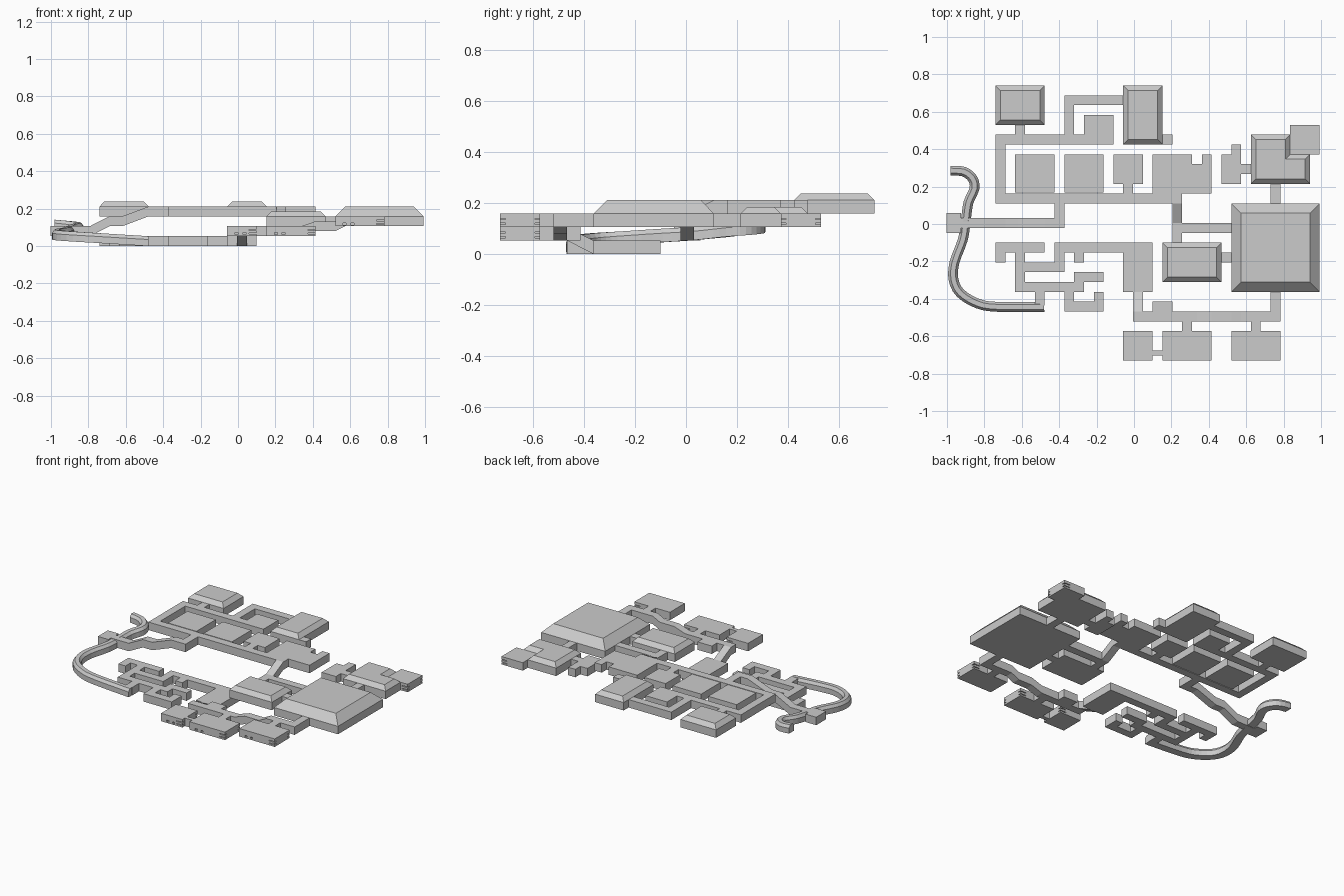
import bpy, bmesh
from mathutils import Vector

cube = bpy.data.objects.get("Cube")
if cube:
    bpy.data.objects.remove(cube, do_unlink=True)

# The whole plan sits on a square grid: one cell is one corridor width
CELL = 0.0525
LEVEL = 0.053
X0, Y0 = -0.74, -0.73

stone = bpy.data.materials.new("plain_grey")
stone.use_nodes = True
stone.diffuse_color = (0.6, 0.6, 0.6, 1)
stone.node_tree.nodes["Principled BSDF"].inputs["Base Color"].default_value = (0.6, 0.6, 0.6, 1)


def world(i, j, level):
    return Vector((X0 + CELL * i, Y0 + CELL * j, LEVEL * level))


def finish(name, bm):
    bmesh.ops.recalc_face_normals(bm, faces=bm.faces[:])
    mesh = bpy.data.meshes.new(name)
    bm.to_mesh(mesh)
    bm.free()
    mesh.materials.append(stone)
    obj = bpy.data.objects.new(name, mesh)
    bpy.context.collection.objects.link(obj)
    return obj


def add_block(bm, outline, level, height=1.0):
    """Extrude a plan outline upward and return its top face."""
    base = bm.faces.new([bm.verts.new(world(i, j, level)) for i, j in outline])
    ext = bmesh.ops.extrude_face_region(bm, geom=[base], use_keep_orig=True)["geom"]
    bmesh.ops.translate(bm, vec=(0, 0, LEVEL * height),
                        verts=[v for v in ext if isinstance(v, bmesh.types.BMVert)])
    return [f for f in ext if isinstance(f, bmesh.types.BMFace)][0]


def rect(i0, j0, i1, j1):
    return [(i0, j0), (i1, j0), (i1, j1), (i0, j1)]


def block(name, outline, level, roof=0.0):
    """Flat block, or one with a sloped roof when roof (in cells) is given."""
    bm = bmesh.new()
    top = add_block(bm, outline, level)
    if roof:
        bmesh.ops.recalc_face_normals(bm, faces=bm.faces[:])
        bmesh.ops.inset_region(bm, faces=[top], thickness=roof * CELL, use_even_offset=True)
        bmesh.ops.translate(bm, verts=top.verts[:], vec=(0, 0, LEVEL * roof))
    return finish(name, bm)


def sweep(name, points, section):
    """Carry an upright section (side, up) along a path of world points."""
    bm = bmesh.new()
    rings = []
    for k, p in enumerate(points):
        t = points[min(k + 1, len(points) - 1)] - points[max(k - 1, 0)]
        side = Vector((-t.y, t.x, 0)).normalized()
        rings.append([bm.verts.new(p + side * s + Vector((0, 0, u))) for s, u in section])
    n = len(section)
    for a, b in zip(rings, rings[1:]):
        for k in range(n):
            bm.faces.new((a[k], a[(k + 1) % n], b[(k + 1) % n], b[k]))
    bm.faces.new(rings[0])
    bm.faces.new(rings[-1])
    return finish(name, bm)


# Flat rooms and corridors, listed by storey
lower_maze = [
    ("maze_west_hall", 0, 11, 5, 12), ("maze_west_end", 0, 10, 1, 11),
    ("maze_spine", 2, 7, 3, 11), ("maze_middle_hall", 3, 9, 7, 10),
    ("maze_north_hall", 6, 11, 13, 12), ("maze_middle_link", 6, 10, 7, 11),
    ("maze_north_stub", 8, 10, 9, 11), ("maze_south_hall", 3, 7, 9, 8),
    ("maze_east_arm", 8, 8, 11, 9), ("tunnel_link", 4, 5.6, 5, 7),
    ("maze_south_link", 7, 5, 8, 7), ("maze_south_arm", 8, 5, 11, 6),
    ("maze_south_end", 10, 6, 11, 7), ("maze_room", 13, 7, 16, 12),
]
front_wing = [
    ("front_stub", 16, 5, 18, 6), ("front_middle_link", 19, 3, 20, 4),
    ("front_west_link", 16, 0.5, 17, 1), ("west_gate", -5, 13, -3.5, 15),
]
east_wing = [
    ("hall_corridor", 19, 13, 24, 14), ("side_room_link", 23, 10, 24, 11),
    ("hall_north_link", 28, 16, 29, 18), ("hall_south_link", 28, 5, 29, 7),
    ("front_east_link", 26, 3, 27, 4), ("small_room_link", 25, 19, 26, 20),
    ("small_room", 23, 18, 25, 21), ("small_room_stub", 24, 21, 25, 22),
]
upper_wing = [
    ("northwest_link", 2, 23, 3, 24), ("north_corridor", 0, 22, 9, 23),
    ("loop_riser", 7, 23, 8, 27), ("loop_corridor", 8, 26, 13, 27),
    ("loop_room", 9, 22, 12, 25), ("north_stub", 17, 22, 18, 23),
    ("west_corridor", 0, 17, 1, 22), ("main_corridor", 0, 16, 19, 17),
    ("cell_room_west", 2, 17.1, 6, 21), ("cell_room_middle", 7, 17.1, 11, 21),
    ("cell_room_small", 12, 18, 15, 21), ("cell_small_link", 13, 17, 14, 18),
    ("cell_room_east", 16, 17, 20, 21), ("closet", 20, 17, 22, 20),
    ("closet_stub", 21, 20, 22, 21), ("ramp_link", 6, 14.5, 7, 16),
]
for level, parts in enumerate((lower_maze, front_wing, east_wing, upper_wing)):
    for name, *plan in parts:
        block(name, rect(*plan), level)

# Rooms with sloped roofs
block("great_hall", rect(24, 7, 33, 16), 2, roof=1)
block("side_room", rect(17, 8, 23, 12), 2, roof=0.5)
block("corner_room", [(26, 18), (32, 18), (32, 21), (30, 21), (30, 23), (26, 23)], 2, roof=0.5)
block("northwest_room", rect(0, 24, 5, 28), 3, roof=0.5)
block("north_room", rect(13, 22, 17, 28), 3, roof=0.5)

# Outer rooms with narrow slots at their outer corners and small front openings
slotted = [
    ("front_west_room", 13, 0, 16, 3, 1), ("front_middle_room", 17, 0, 22, 3, 1),
    ("front_east_room", 24, 0, 29, 3, 2), ("northeast_room", 30, 21, 33, 24, 2),
]
for name, i0, j0, i1, j1, level in slotted:
    room = block(name, rect(i0, j0, i1, j1), level)
    bm = bmesh.new()
    for rise in (0.2, 0.55):
        for j in (j0, j1):
            add_block(bm, rect(i1 - 0.8, j - 0.4, i1 + 0.2, j + 0.4), level + rise, 0.1)
    if j0 == 0:
        for i in (i0 + 0.8, i0 + 1.6):
            add_block(bm, rect(i, j0 - 0.2, i + 0.3, j0 + 0.2), level + 0.15, 0.2)
    cutter = finish(name + "_cutter", bm)
    cutter.hide_render = True
    cutter.hide_viewport = True
    cut = room.modifiers.new("slots", "BOOLEAN")
    cut.operation = "DIFFERENCE"
    cut.solver = "EXACT"
    cut.object = cutter

# Sloping corridors between storeys
half = CELL / 2
corridor = [(-half, 0), (half, 0), (half, LEVEL), (-half, LEVEL)]
ramps = {
    "west_ramp": [(-3.5, 14, 1), (-1, 14, 1), (1, 14, 2), (2.3, 14, 2), (5, 14, 3), (7, 14, 3)],
    "front_ramp": [(14, 4.5, 1), (20.5, 4.5, 1), (22, 4.5, 1.5), (24, 4.5, 1.5),
                   (25, 4.5, 2), (29, 4.5, 2)],
    "maze_ramp": [(14.5, 7, 0), (14.5, 5, 1)],
    "main_ramp": [(18.5, 16, 3), (18.5, 14, 2), (18.5, 12, 2)],
}
for name, path in ramps.items():
    sweep(name, [world(*p) for p in path], corridor)

# Winding tunnel with bevelled top, climbing from the maze past the west gate
bends = [(-.98, .285), (-.91, .28), (-.863, .243), (-.853, .19), (-.885, .115), (-.9, .013),
         (-.915, -.083), (-.96, -.206), (-.965, -.297), (-.928, -.37), (-.837, -.425),
         (-.73, -.443), (-.48, -.443)]
knots = [Vector((x, y, 0)) for x, y in bends]
lengths = [0.0]
for a, b in zip(knots, knots[1:]):
    lengths.append(lengths[-1] + (b - a).length)
gate = lengths[5]
for p, s in zip(knots, lengths):
    if s < gate:
        p.z = 0.053 + 0.035 * (gate - s) / gate
    else:
        p.z = 0.053 * (lengths[-1] - s) / (lengths[-1] - gate)
smooth_path = []
for k in range(len(knots) - 1):
    a, b, c, d = (knots[max(0, min(len(knots) - 1, k + o))] for o in (-1, 0, 1, 2))
    for t in (0, 1 / 3, 2 / 3):
        smooth_path.append(b + (c - a) * t / 2 + (2 * a - 5 * b + 4 * c - d) * t * t / 2
                           + (3 * b - a - 3 * c + d) * t ** 3 / 2)
smooth_path.append(knots[-1])
sweep("winding_tunnel", smooth_path,
      [(-half, 0), (half, 0), (half, 0.035), (half / 2, LEVEL), (-half / 2, LEVEL), (-half, 0.035)])
